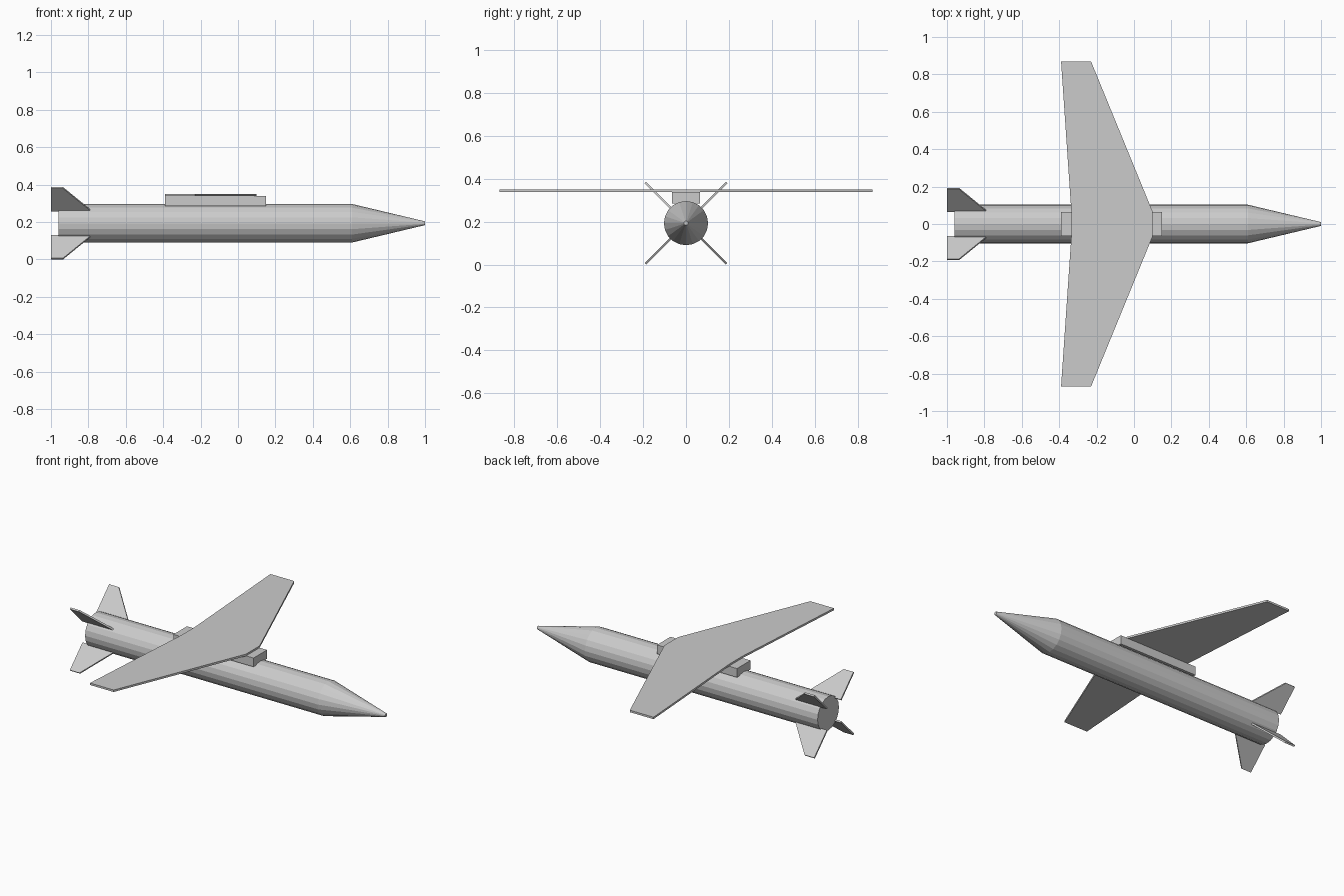
import bpy, bmesh
from math import radians, cos, sin, tau
from mathutils import Matrix, Vector

cube = bpy.data.objects.get("Cube")
if cube:
    bpy.data.objects.remove(cube, do_unlink=True)

AXIS_Z = 0.193
SIDES = 20

grey = bpy.data.materials.new("light grey")
grey.use_nodes = True
colour = (0.6, 0.6, 0.6, 1)
grey.diffuse_color = colour
grey.node_tree.nodes["Principled BSDF"].inputs["Base Color"].default_value = colour


def finish(name, bm):
    bmesh.ops.recalc_face_normals(bm, faces=bm.faces)
    mesh = bpy.data.meshes.new(name)
    bm.to_mesh(mesh)
    bm.free()
    mesh.materials.append(grey)
    obj = bpy.data.objects.new(name, mesh)
    bpy.context.collection.objects.link(obj)
    return obj


def plate(name, outline, bottom, top, matrix=Matrix()):
    """Extrude a flat xy outline between two heights."""
    bm = bmesh.new()
    face = bm.faces.new([bm.verts.new((x, y, bottom)) for x, y in outline])
    extruded = bmesh.ops.extrude_face_region(bm, geom=[face])["geom"]
    verts = [v for v in extruded if isinstance(v, bmesh.types.BMVert)]
    bmesh.ops.translate(bm, verts=verts, vec=(0, 0, top - bottom))
    bm.transform(matrix)
    return finish(name, bm)


# Fuselage: a faceted tube running into a pointed nose
bm = bmesh.new()
rings = []
for x, r in [(-0.96, 0.103), (0.61, 0.103), (1.0, 0.01)]:
    rings.append([bm.verts.new((x, r * cos(tau * i / SIDES),
                                AXIS_Z + r * sin(tau * i / SIDES)))
                  for i in range(SIDES)])
for a, b in zip(rings, rings[1:]):
    for i in range(SIDES):
        j = (i + 1) % SIDES
        bm.faces.new((a[i], a[j], b[j], b[i]))
bm.faces.new(rings[0])
bm.faces.new(rings[-1])
body = finish("fuselage", bm)
bpy.context.view_layer.objects.active = body
body.select_set(True)
bpy.ops.object.shade_smooth_by_angle(angle=radians(10))

# Pylon block between fuselage and wing
plate("wing_pylon", [(-0.39, -0.065), (0.15, -0.065), (0.15, 0.065), (-0.39, 0.065)],
      0.285, 0.339)

# Swept wing, mirrored across the centre line
half = [(0.1, 0.065), (-0.23, 0.87), (-0.39, 0.87), (-0.335, 0.065)]
plate("wing", half + [(x, -y) for x, y in reversed(half)], 0.338, 0.35)

# Four tail fins in an X
fin = [(-1.0, 0.095), (-0.785, 0.095), (-0.935, 0.268), (-1.0, 0.268)]
for name, angle in [("upper_left", 45), ("upper_right", 135),
                    ("lower_right", 225), ("lower_left", 315)]:
    turn = Matrix.Translation(Vector((0, 0, AXIS_Z))) @ Matrix.Rotation(radians(angle), 4, 'X')
    plate("tail_fin_" + name, fin, -0.005, 0.005, turn)
